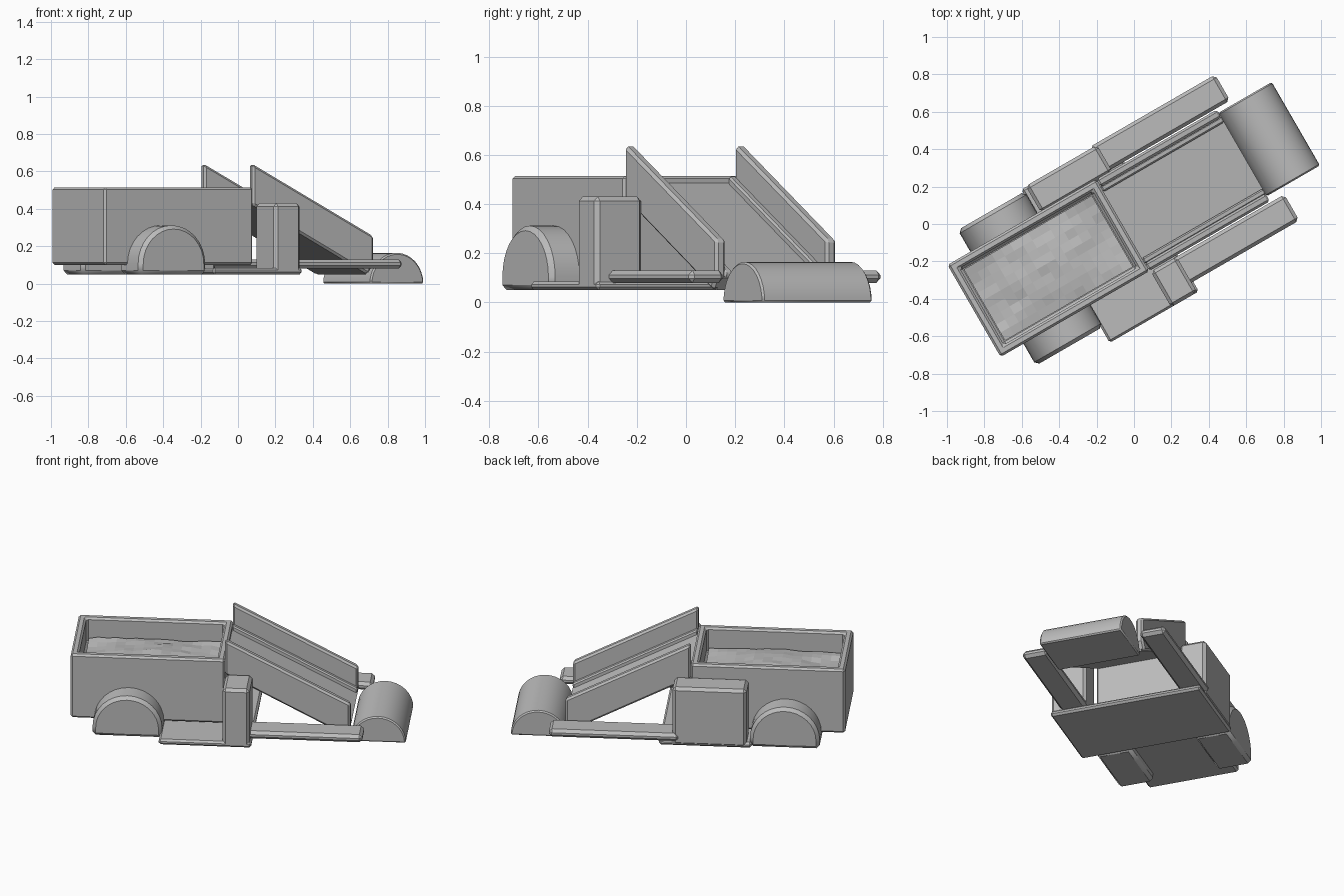
import bpy, bmesh, math, random
from mathutils import Matrix, Vector

random.seed(4)
if "Cube" in bpy.data.objects:
    bpy.data.objects.remove(bpy.data.objects["Cube"])

grey = bpy.data.materials.new("plain_grey")
grey.use_nodes = True
grey.diffuse_color = (0.5, 0.5, 0.5, 1)
grey.node_tree.nodes["Principled BSDF"].inputs["Base Color"].default_value = (0.5, 0.5, 0.5, 1)

TURN = Matrix.Rotation(math.radians(30), 4, 'Z')   # the machine stands at an angle
MID = 0.025                                         # its centre line


def finish(name, bm, bevel=0.012):
    bmesh.ops.recalc_face_normals(bm, faces=bm.faces)
    bm.transform(TURN)
    mesh = bpy.data.meshes.new(name)
    bm.to_mesh(mesh)
    bm.free()
    mesh.materials.append(grey)
    obj = bpy.data.objects.new(name, mesh)
    bpy.context.collection.objects.link(obj)
    if bevel:
        mod = obj.modifiers.new("soft_edges", 'BEVEL')
        mod.width = bevel
        mod.segments = 1
        mod.limit_method = 'ANGLE'
        mod.angle_limit = math.radians(35)
    return obj


def profile(points, y0, y1):
    """Side outline (length, height) pulled across the width."""
    bm = bmesh.new()
    face = bm.faces.new([bm.verts.new((u, y0, z)) for u, z in points])
    ext = bmesh.ops.extrude_face_region(bm, geom=[face])
    moved = [v for v in ext["geom"] if isinstance(v, bmesh.types.BMVert)]
    bmesh.ops.translate(bm, verts=moved, vec=(0, y1 - y0, 0))
    return bm


def block(name, u0, u1, y0, y1, z0, z1, bevel=0.012):
    outline = [(u0, z0), (u1, z0), (u1, z1), (u0, z1)]
    return finish(name, profile(outline, y0, y1), bevel)


def drum(name, u, r, centre, base, y0, y1, bevel):
    """Rounded top with a flat base."""
    arc = [(u + r * math.cos(math.pi * i / 16), centre + r * math.sin(math.pi * i / 16))
           for i in range(17)]
    if base < centre:
        arc = [(u + r, base)] + arc + [(u - r, base)]
    obj = finish(name, profile(arc, y0, y1), bevel)
    bpy.context.view_layer.objects.active = obj
    obj.select_set(True)
    bpy.ops.object.shade_smooth_by_angle(angle=math.radians(30))
    obj.select_set(False)


# Open hopper box
bm = profile([(-0.973, 0.1), (-0.055, 0.1), (-0.055, 0.515), (-0.973, 0.515)],
             MID - 0.284, MID + 0.284)
bm.normal_update()
top = max(bm.faces, key=lambda f: f.calc_center_median().z)
bmesh.ops.inset_region(bm, faces=[top], thickness=0.068)
hole = bmesh.ops.extrude_discrete_faces(bm, faces=[top])["faces"][0]
bmesh.ops.translate(bm, verts=hole.verts, vec=(0, 0, -0.16))
finish("hopper", bm)

# Lumpy load inside the hopper
bm = bmesh.new()
bmesh.ops.create_grid(bm, x_segments=14, y_segments=9, size=0.5)
for v in bm.verts:
    lump = 0.025 * math.cos(v.co.x * 5) * math.cos(v.co.y * 3) + random.uniform(-0.006, 0.006)
    v.co = Vector((-0.514 + v.co.x * 0.79, MID + v.co.y * 0.44, 0.395 + lump))
finish("load", bm, 0)

# Wheels on both sides, and the front roller
for side, label in ((-1, "right"), (1, "left")):
    drum(label + "_wheel", -0.625, 0.207, 0.105, 0.05,
         MID + side * 0.2, MID + side * 0.418, 0.02)
drum("front_roller", 0.853, 0.165, 0, 0, -0.226, 0.289, 0.008)


# Sloping chute: deck, ledges and side rails
def slope(top_z, bottom_z, drop=0.385):
    return [(-0.055, bottom_z), (-0.055, top_z), (0.69, top_z - drop),
            (0.69, max(bottom_z - drop + 0.06, 0.1)), (0.655, bottom_z - drop + 0.015)]


finish("chute_deck", profile(slope(0.485, 0.42), MID - 0.26, MID + 0.26), 0)
for side, label in ((-1, "right"), (1, "left")):
    finish(label + "_rail", profile(slope(0.64, 0.42), MID + side * 0.235, MID + side * 0.283))
    finish(label + "_ledge", profile(slope(0.515, 0.43), MID + side * 0.205, MID + side * 0.24), 0.008)
    # Push arms beside the chute
    block(label + "_arm", 0.0, 0.775, MID + side * 0.29, MID + side * 0.45, 0.08, 0.13, 0.018)

# Floor plate, cab post and engine housing
block("floor_plate", -0.43, 0.12, -0.485, 0.46, 0.05, 0.085)
block("cab_post", -0.05, 0.11, -0.485, -0.265, 0.055, 0.43, 0.018)
block("engine_housing", -0.4, 0.04, 0.3, 0.465, 0.055, 0.43, 0.018)
